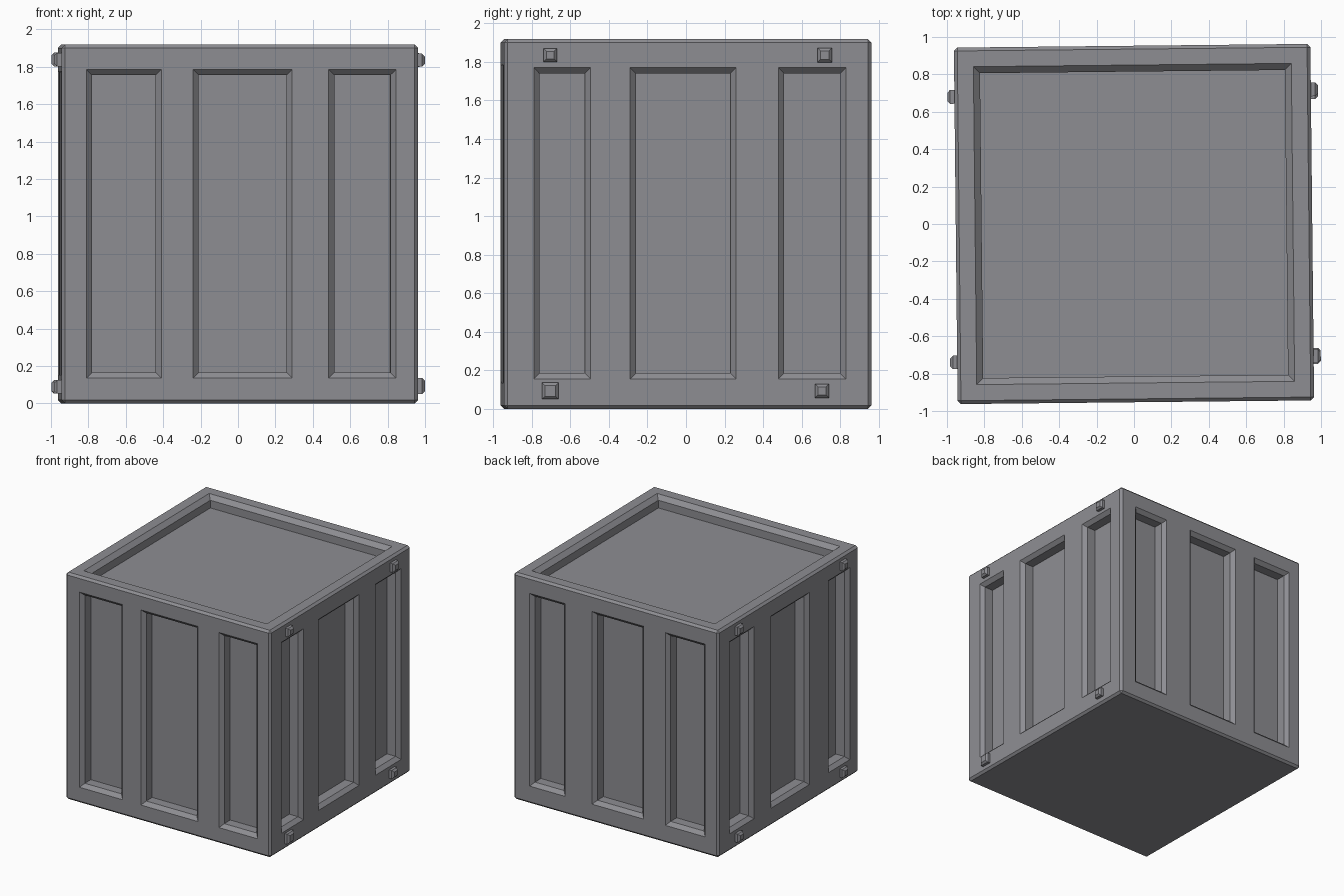
import bpy, bmesh, math
from mathutils import Matrix, Vector

if "Cube" in bpy.data.objects:
    bpy.data.objects.remove(bpy.data.objects["Cube"])

H = 0.953      # half width of the crate
TOP = 1.918    # crate height
TWIST = Matrix.Rotation(math.radians(0.6), 4, 'Z')  # crate stands slightly askew

grey = bpy.data.materials.new("crate_grey")
grey.diffuse_color = (0.27, 0.27, 0.29, 1)
grey.use_nodes = True
grey.node_tree.nodes["Principled BSDF"].inputs["Base Color"].default_value = grey.diffuse_color


def loft(bm, rings, mat):
    """Closed solid through rectangles (u0, u1, v0, v1, d)."""
    loops = []
    for u0, u1, v0, v1, d in rings:
        loops.append([bm.verts.new(mat @ Vector((u, d, v)))
                      for u, v in ((u0, v0), (u1, v0), (u1, v1), (u0, v1))])
    faces = [bm.faces.new(loops[0]), bm.faces.new(loops[-1][::-1])]
    for a, b in zip(loops, loops[1:]):
        for i in range(4):
            j = (i + 1) % 4
            faces.append(bm.faces.new((a[j], a[i], b[i], b[j])))
    bmesh.ops.recalc_face_normals(bm, faces=faces)


def make(name, bm):
    me = bpy.data.meshes.new(name)
    bm.to_mesh(me)
    bm.free()
    me.materials.append(grey)
    ob = bpy.data.objects.new(name, me)
    bpy.context.collection.objects.link(ob)
    return ob


def side(k):
    """Frame of a side wall: x along the wall, y inward, origin on its surface."""
    return TWIST @ Matrix.Rotation(k * math.pi / 2, 4, 'Z') @ Matrix.Translation((0, -H, 0))


def recess(bm, u0, u1, v0, v1, mat, depth=0.11, c=0.03):
    """Cutter with a chamfered rim and straight walls."""
    e = 0.01
    loft(bm, [(u0 - e, u1 + e, v0 - e, v1 + e, -e),
              (u0 + c, u1 - c, v0 + c, v1 - c, c),
              (u0 + c, u1 - c, v0 + c, v1 - c, depth)], mat)


# crate body with chamfered edges
bm = bmesh.new()
bmesh.ops.create_cube(bm, size=1, matrix=TWIST @ Matrix.Translation((0, 0, TOP / 2))
                      @ Matrix.Diagonal((2 * H, 2 * H, TOP, 1)))
bmesh.ops.bevel(bm, geom=bm.edges[:], offset=0.018, segments=1, affect='EDGES')
body = make("crate_body", bm)

# panel recesses: front, right, back, left
panels = [
    ([(-0.82, -0.42), (-0.25, 0.28), (0.475, 0.835)], 0.135, 1.785),
    ([(-0.80, -0.505), (-0.30, 0.25), (0.47, 0.82)], 0.155, 1.77),
    ([(-0.80, -0.47), (-0.22, 0.26), (0.46, 0.83)], 0.15, 1.78),
    ([(-0.80, -0.47), (-0.24, 0.28), (0.54, 0.83)], 0.15, 1.775),
]
bm = bmesh.new()
for k, (spans, v0, v1) in enumerate(panels):
    for u0, u1 in spans:
        recess(bm, u0, u1, v0, v1, side(k))

# lid recess
lid = TWIST @ Matrix.Translation((0, 0, TOP)) @ Matrix.Rotation(-math.pi / 2, 4, 'X')
recess(bm, -0.85, 0.85, -0.85, 0.85, lid, 0.10, 0.035)
cutter = make("recess_cutter", bm)
cutter.hide_render = True

mod = body.modifiers.new("recesses", 'BOOLEAN')
mod.operation = 'DIFFERENCE'
mod.solver = 'EXACT'
mod.object = cutter
bpy.context.view_layer.objects.active = body
body.select_set(True)
bpy.ops.object.modifier_apply(modifier=mod.name)
bpy.data.objects.remove(cutter)

# corner studs on the right and left walls: position and half size
studs = {
    1: [(-0.715, 1.835, 0.035), (0.71, 1.835, 0.037), (-0.715, 0.093, 0.043), (0.695, 0.093, 0.036)],
    3: [(-0.69, 1.838, 0.037), (0.73, 1.838, 0.036), (-0.69, 0.088, 0.036), (0.73, 0.088, 0.036)],
}
for k, spots in studs.items():
    bm = bmesh.new()
    for u, v, s in spots:
        loft(bm, [(u - r, u + r, v - r, v + r, d)
                  for r, d in ((s, 0.01), (s, -0.023), (s - 0.015, -0.038))], side(k))
    make("right_studs" if k == 1 else "left_studs", bm)
